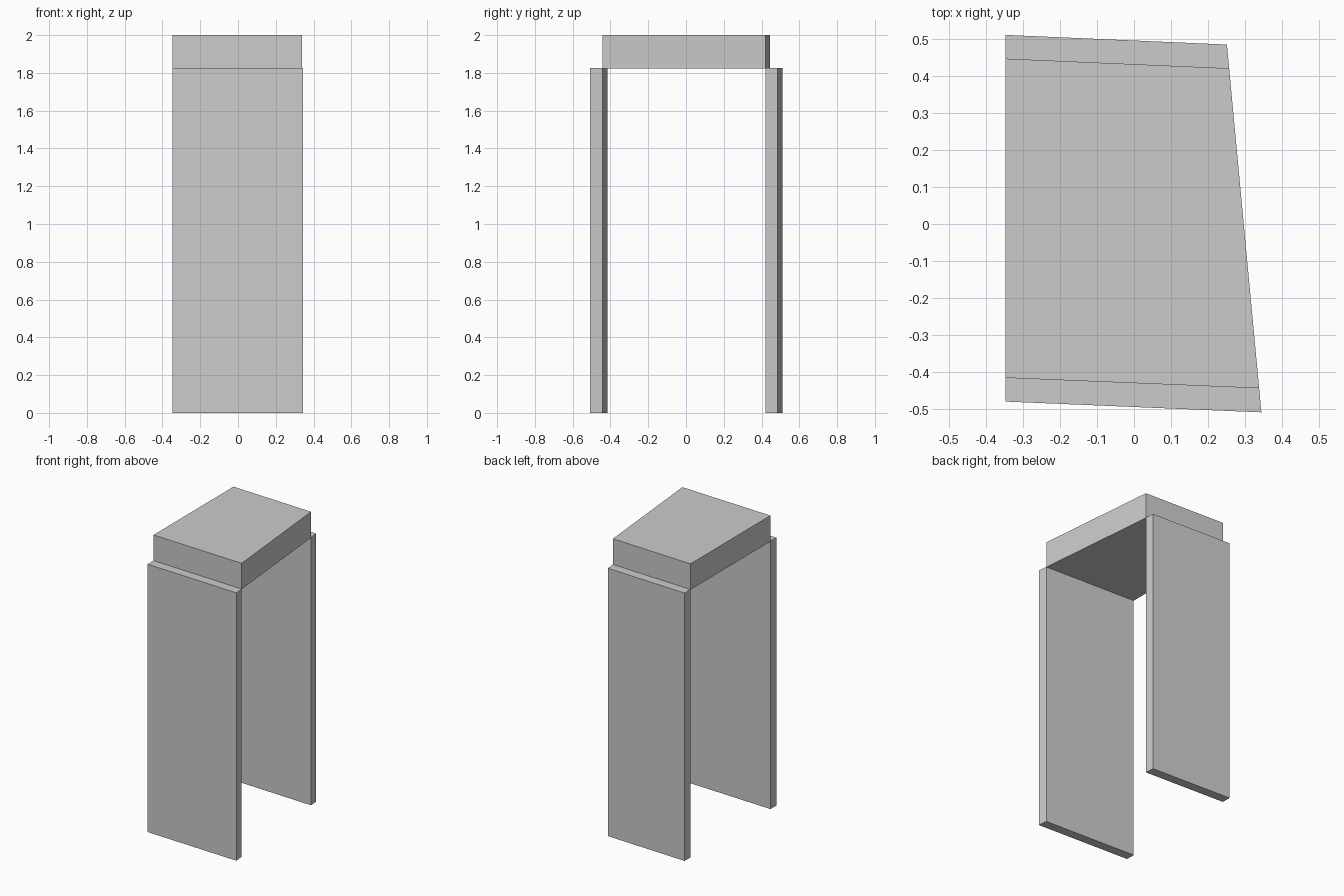
import bpy
import bmesh

if "Cube" in bpy.data.objects:
    bpy.data.objects.remove(bpy.data.objects["Cube"])


def prism(name, outline, z0, z1):
    """Extrude a counter-clockwise plan outline from z0 up to z1."""
    bm = bmesh.new()
    base = bm.faces.new([bm.verts.new((x, y, z0)) for x, y in outline])
    top = bmesh.ops.extrude_face_region(bm, geom=[base], use_keep_orig=True)
    verts = [g for g in top["geom"] if isinstance(g, bmesh.types.BMVert)]
    bmesh.ops.translate(bm, verts=verts, vec=(0, 0, z1 - z0))
    bmesh.ops.recalc_face_normals(bm, faces=bm.faces)
    mesh = bpy.data.meshes.new(name)
    bm.to_mesh(mesh)
    bm.free()
    obj = bpy.data.objects.new(name, mesh)
    bpy.context.collection.objects.link(obj)
    return obj


LEFT = -0.346
LEG_TOP, TOP = 1.825, 2.0


def right_x(y):
    """The slanted right side narrows towards the back."""
    return 0.296 - 0.0938 * y


def strip(front_left, front_right, back_left, back_right):
    """Plan outline running from the straight left side to the slanted right."""
    return [(LEFT, front_left), (right_x(front_right), front_right),
            (right_x(back_right), back_right), (LEFT, back_left)]


# Upright slabs
prism("front_leg", strip(-0.479, -0.508, -0.415, -0.443), 0, LEG_TOP)
prism("back_leg", strip(0.446, 0.420, 0.510, 0.484), 0, LEG_TOP)

# Thick cap set between the slabs, resting at their top edges
prism("top_slab", strip(-0.415, -0.443, 0.446, 0.420), LEG_TOP - 0.002, TOP)
